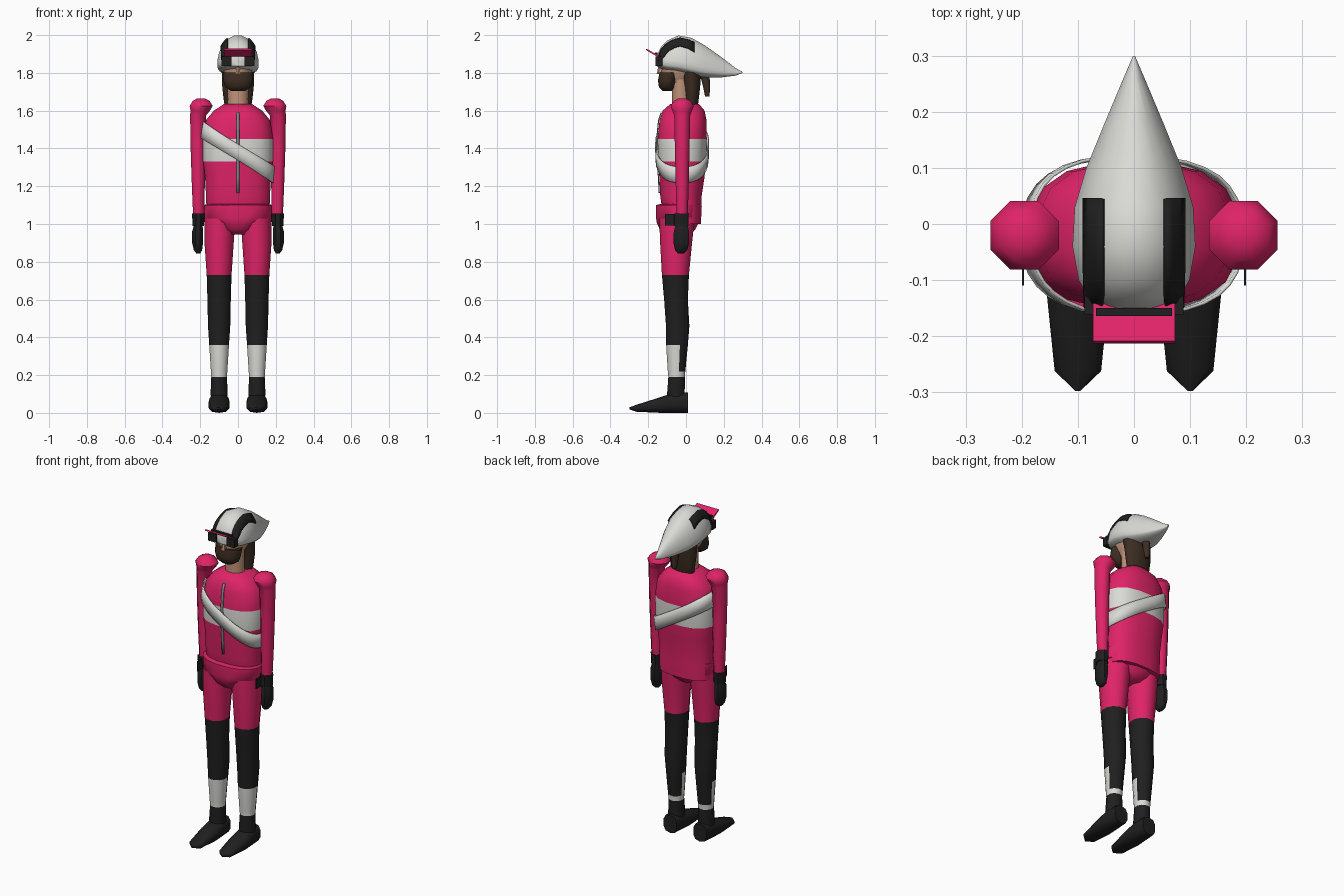
import bpy, bmesh, math
from mathutils import Matrix

if "Cube" in bpy.data.objects:
    bpy.data.objects.remove(bpy.data.objects["Cube"])

def material(name, rgb):
    m = bpy.data.materials.new(name)
    m.diffuse_color = (*rgb, 1)
    m.use_nodes = True
    m.node_tree.nodes["Principled BSDF"].inputs["Base Color"].default_value = m.diffuse_color
    return m

PINK = material("pink fabric", (0.74, 0.017, 0.135))
WHITE = material("off white", (0.70, 0.70, 0.67))
BLACK = material("black", (0.014, 0.014, 0.014))
HAIR = material("brown hair", (0.045, 0.026, 0.016))
SKIN = material("skin", (0.52, 0.29, 0.19))
GREY = material("zip grey", (0.25, 0.25, 0.26))

def finish(name, bm, mats, rule=None, angle=50):
    bmesh.ops.recalc_face_normals(bm, faces=bm.faces)
    if rule:
        for f in bm.faces:
            f.material_index = rule(f.calc_center_median())
    me = bpy.data.meshes.new(name)
    bm.to_mesh(me)
    bm.free()
    ob = bpy.data.objects.new(name, me)
    bpy.context.collection.objects.link(ob)
    for m in mats:
        me.materials.append(m)
    bpy.ops.object.select_all(action='DESELECT')
    ob.select_set(True)
    bpy.context.view_layer.objects.active = ob
    bpy.ops.object.shade_smooth_by_angle(angle=math.radians(angle))
    return ob

def section(ring, a, axis='z', power=1.0, m=0.5):
    """Point at angle a on a ring (t, cx, half width, low, high)."""
    t, cx, w, lo, hi = ring
    c, s = math.cos(a), math.sin(a)
    c = math.copysign(abs(c) ** power, c)
    s = math.copysign(abs(s) ** power, s)
    mid = lo + m * (hi - lo)
    x, v = cx + w * c, mid + s * ((hi - mid) if s > 0 else (mid - lo))
    return (x, v, t) if axis == 'z' else (x, t, v)

def loft(name, rings, mats, n=8, axis='z', power=1.0, m=0.5, rule=None):
    bm = bmesh.new()
    loops = [[bm.verts.new(section(r, 2 * math.pi * (i + 0.5) / n, axis, power, m))
              for i in range(n)] for r in rings]
    for a, b in zip(loops, loops[1:]):
        for i in range(n):
            bm.faces.new((a[i], a[(i + 1) % n], b[(i + 1) % n], b[i]))
    bm.faces.new(loops[0])
    bm.faces.new(loops[-1])
    return finish(name, bm, mats, rule)

def strip(name, rows, mat, closed=False, thick=0.006):
    """Sheet through rows of points, given a small thickness."""
    bm = bmesh.new()
    v = [[bm.verts.new(p) for p in row] for row in rows]
    for a, b in zip(v, v[1:] + (v[:1] if closed else [])):
        for i in range(len(a) - 1):
            bm.faces.new((a[i], a[i + 1], b[i + 1], b[i]))
    ob = finish(name, bm, [mat])
    sol = ob.modifiers.new("thickness", 'SOLIDIFY')
    sol.thickness, sol.offset = thick, 0
    return ob

def box(name, loc, size, mat, rx=0):
    bm = bmesh.new()
    bmesh.ops.create_cube(bm, size=1, matrix=Matrix.Translation(loc)
                          @ Matrix.Rotation(rx, 4, 'X') @ Matrix.Diagonal((*size, 1)))
    return finish(name, bm, [mat])

def ring_at(rings, t):
    """Interpolated ring at t, for rings sorted by t."""
    for a, b in zip(rings, rings[1:]):
        if a[0] <= t <= b[0]:
            k = (t - a[0]) / (b[0] - a[0])
            return tuple(p + k * (q - p) for p, q in zip(a, b))
    return rings[0] if t < rings[0][0] else rings[-1]

# Jersey with a white chest band
torso = [(1.0, 0, .165, -.10, .08), (1.09, 0, .17, -.13, .085), (1.15, 0, .172, -.138, .085),
         (1.25, 0, .177, -.143, .10), (1.33, 0, .187, -.150, .108), (1.45, 0, .189, -.152, .112),
         (1.55, 0, .172, -.142, .110), (1.60, 0, .13, -.125, .10), (1.635, 0, .075, -.085, .07)]
loft("jersey", torso, [PINK, WHITE], 16, power=.78, rule=lambda c: int(1.33 < c.z < 1.45))

# Diagonal sash wrapped around the chest
rows = []
for i in range(32):
    a = 2 * math.pi * i / 32
    row = []
    for dz in (-.043, 0, .043):
        z = 1.38 - .63 * .19 * math.copysign(abs(math.cos(a)) ** .78, math.cos(a)) + dz
        t, cx, w, lo, hi = ring_at(torso, z)
        row.append(section((z, 0, w + .01, lo - .009, hi + .009), a, power=.78))
    rows.append(row)
strip("sash", rows, WHITE, closed=True)

# Front zip following the chest
strip("front_zip", [[(x, ring_at(torso, z)[3] - .003, z) for x in (-.007, .007)]
                    for z in (1.165, 1.25, 1.33, 1.45, 1.55, 1.59)], GREY)

# Hips
loft("hips", [(.945, 0, .055, -.11, .02), (.97, 0, .09, -.14, .05), (1.01, 0, .135, -.158, .07),
              (1.03, 0, .18, -.16, .078), (1.10, 0, .184, -.16, .08), (1.105, 0, .165, -.14, .07)],
     [PINK], 16, power=.85)

def leg_colour(c):
    if c.z > .73:
        return 0
    if .19 < c.z < .22 or (.22 < c.z < .36 and c.y < -.048):
        return 2
    return 1

for s, side in ((-1, "right"), (1, "left")):
    # Leg with tights, shin panel and ankle ring
    x = s * .1
    loft(side + "_leg", [(.07, x, .043, -.10, -.005), (.10, x, .047, -.102, -.005),
                         (.19, x, .043, -.095, -.005), (.22, x, .045, -.098, -.002),
                         (.36, x, .054, -.107, .012), (.46, x, .061, -.108, .020),
                         (.60, x, .064, -.118, .012), (.73, x, .068, -.13, .018),
                         (.90, x, .080, -.14, .035), (1.03, x * .95, .084, -.145, .05)],
         [PINK, BLACK, WHITE], 12, rule=leg_colour)
    # Pointed shoe
    loft(side + "_shoe", [(-.298, x, .004, .018, .03), (-.262, x, .043, .006, .043),
                          (-.13, x, .057, 0, .085), (-.06, x, .053, 0, .108),
                          (.01, x, .045, 0, .108)], [BLACK], 10, 'y', power=.75)
    # Sleeve with rounded shoulder cap
    sleeve = [(1.665, .195, .022), (1.652, .195, .048), (1.625, .195, .066), (1.60, .20, .056),
              (1.575, .211, .046), (1.4, .212, .042), (1.2, .21, .037), (1.02, .208, .031)]
    loft(side + "_sleeve", [(z, s * c, r, -.02 - r, -.02 + r) for z, c, r in sleeve], [PINK])
    # Glove, cuff and cuff tab
    loft(side + "_glove", [(1.0, s * .21, .024, -.055, .01), (.96, s * .214, .031, -.068, .02),
                           (.90, s * .214, .031, -.07, .02), (.862, s * .212, .024, -.06, .01),
                           (.845, s * .21, .012, -.045, -.01)], [BLACK])
    loft(side + "_cuff", [(.99, s * .21, .033, -.066, .016), (1.055, s * .21, .036, -.068, .018)],
         [BLACK])
    box(side + "_cuff_tab", (s * .198, -.085, 1.022), (.004, .05, .062), BLACK)

# Neck, head, nose, beard and hair
loft("neck", [(1.58, 0, .06, -.08, .03), (1.66, 0, .056, -.075, .02), (1.82, 0, .06, -.08, .02)],
     [SKIN], 12)
loft("head", [(1.75, 0, .05, -.11, .03), (1.80, 0, .078, -.132, .06), (1.88, 0, .075, -.13, .06),
              (1.94, 0, .05, -.08, .03)], [SKIN], 12)
loft("nose", [(1.795, 0, .014, -.155, -.12), (1.84, 0, .010, -.145, -.12)], [SKIN], 6)
loft("beard", [(1.705, 0, .04, -.125, -.07), (1.725, 0, .07, -.145, -.055),
               (1.76, 0, .081, -.15, -.045), (1.802, 0, .082, -.142, -.03)], [HAIR], 12)
loft("hair", [(1.58, 0, .05, 0, .05), (1.64, 0, .076, -.002, .066), (1.72, 0, .086, -.012, .076),
              (1.83, 0, .09, -.04, .085)], [HAIR], 12)
loft("ponytail", [(1.675, 0, .014, .10, .125), (1.73, 0, .022, .088, .13),
                  (1.80, 0, .02, .07, .125)], [HAIR])

# Teardrop helmet
helmet = [(-.153, 0, .055, 1.835, 1.895), (-.13, 0, .082, 1.822, 1.943), (-.10, 0, .10, 1.812, 1.973),
          (-.04, 0, .111, 1.80, 2.0), (.03, 0, .107, 1.785, 1.987), (.10, 0, .086, 1.775, 1.947),
          (.18, 0, .053, 1.775, 1.89), (.26, 0, .019, 1.785, 1.828), (.299, 0, .002, 1.799, 1.805)]
loft("helmet", helmet, [WHITE], 20, 'y', m=.2)

# Black helmet straps laid on the shell
def shell_point(x, y):
    t, cx, w, lo, hi = ring_at(helmet, y)
    mid = lo + .2 * (hi - lo)
    k = min(abs(x) / w, .98)
    return (x, y, mid + (hi - mid) * math.sqrt(1 - k * k) + .007)

for s, side in ((-1, "right"), (1, "left")):
    strip(side + "_helmet_strap", [[shell_point(s * x, y) for x in (.055, .066, .077, .088)]
                                   for y in (.045, .01, -.03, -.06, -.09, -.11, -.13, -.147)],
          BLACK, thick=.008)
    box(side + "_goggle_side", (s * .061, -.143, 1.862), (.054, .036, .05), BLACK)

# Visor and its hinge bar
box("visor", (0, -.172, 1.902), (.146, .09, .008), PINK, -.53)
box("visor_hinge", (0, -.157, 1.90), (.136, .014, .018), BLACK)
